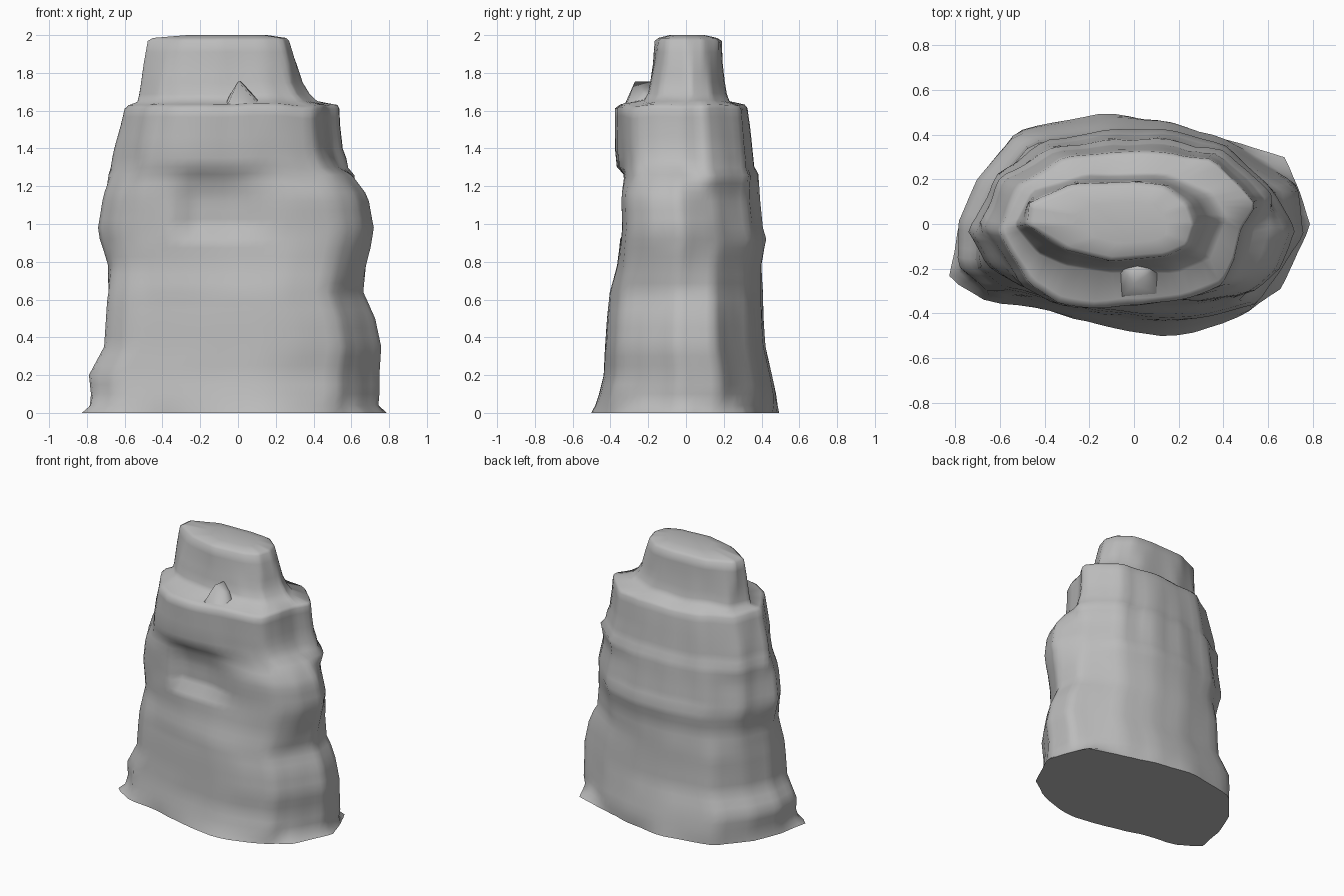
import bpy, bmesh, math
from mathutils import Vector, noise

if "Cube" in bpy.data.objects:
    bpy.data.objects.remove(bpy.data.objects["Cube"])

N = 72
stone = bpy.data.materials.new("grey stone")
stone.diffuse_color = (0.5, 0.5, 0.5, 1)
stone.use_nodes = True
stone.node_tree.nodes["Principled BSDF"].inputs["Base Color"].default_value = stone.diffuse_color

# Plan outlines, counter-clockwise from the left end
FOOT = [(-.83, -.24), (-.65, -.34), (-.4, -.37), (-.25, -.42), (.1, -.49), (.25, -.49), (.5, -.4),
        (.68, -.28), (.81, 0), (.7, .3), (.22, .44), (-.12, .5), (-.52, .42), (-.7, .2), (-.78, 0)]
LOW = [(-.75, -.2), (-.62, -.32), (-.4, -.37), (-.2, -.42), (.1, -.46), (.25, -.46), (.54, -.38),
       (.63, -.24), (.75, -.05), (.72, .17), (.4, .37), (.15, .44), (-.12, .46), (-.5, .4),
       (-.66, .2), (-.74, 0)]
WAIST = [(-.74, -.03), (-.66, -.18), (-.54, -.27), (-.3, -.33), (0, -.34), (.3, -.34), (.52, -.31),
         (.66, -.19), (.73, -.03), (.61, .17), (.4, .34), (.15, .4), (-.12, .4), (-.4, .36),
         (-.62, .2)]
TIER = [(-.68, -.02), (-.6, -.14), (-.52, -.27), (-.37, -.36), (-.2, -.38), (0, -.37), (.25, -.33),
        (.43, -.27), (.49, -.15), (.53, 0), (.6, .11), (.52, .2), (.38, .32), (.15, .36), (-.1, .36),
        (-.35, .33), (-.58, .2)]
CAP_FOOT = [(-.53, 0), (-.42, -.12), (-.3, -.17), (-.1, -.2), (.2, -.2), (.34, -.14), (.42, .03),
            (.35, .14), (.15, .22), (-.2, .22), (-.45, .15)]
CAP = [(-.48, 0), (-.3, -.12), (-.1, -.17), (.15, -.15), (.25, -.1), (.28, 0), (.25, .1),
       (.15, .18), (0, .2), (-.28, .19), (-.47, .1)]

# Height, left, right, front, back of each level
LEVELS = [(0, -.83, .79, -.5, .5), (.04, -.79, .75, -.48, .49), (.1, -.78, .75, -.46, .48),
          (.2, -.79, .75, -.435, .46), (.35, -.71, .76, -.43, .425), (.5, -.70, .73, -.42, .415),
          (.64, -.69, .67, -.405, .41), (.78, -.69, .69, -.365, .40), (.92, -.73, .72, -.345, .42),
          (.98, -.74, .73, -.34, .40), (1.12, -.72, .70, -.345, .385), (1.26, -.70, .66, -.35, .375),
          (1.30, -.68, .61, -.37, .355), (1.40, -.66, .57, -.38, .345), (1.52, -.63, .555, -.38, .335),
          (1.61, -.61, .55, -.38, .325), (1.63, -.59, .54, -.35, .31), (1.65, -.54, .42, -.22, .23),
          (1.69, -.53, .38, -.20, .215), (1.75, -.52, .345, -.19, .205),
          (1.85, -.505, .315, -.175, .195), (1.97, -.48, .27, -.165, .19), (1.985, -.45, .255, -.145, .165)]


def unit_plan(points):
    """Radial samples of an outline fitted to the -1..1 box."""
    xs, ys = zip(*points)
    fit = [Vector(((2 * x - max(xs) - min(xs)) / (max(xs) - min(xs)),
                   (2 * y - max(ys) - min(ys)) / (max(ys) - min(ys)))) for x, y in points]
    out = []
    for i in range(N):
        a = 2 * math.pi * i / N
        d = Vector((math.cos(a), math.sin(a)))
        for p, q in zip(fit, fit[1:] + fit[:1]):
            e = q - p
            den = d.x * e.y - d.y * e.x
            if abs(den) < 1e-9:
                continue
            r = (p.x * e.y - p.y * e.x) / den
            t = (p.x * d.y - p.y * d.x) / den
            if r > 0 and -1e-6 <= t <= 1 + 1e-6:
                out.append(d * r)
                break
    return out


PLANS = [(z, unit_plan(p)) for z, p in
         [(0, FOOT), (.06, LOW), (.6, LOW), (.92, WAIST), (1.15, WAIST), (1.32, TIER), (1.63, TIER),
          (1.65, CAP_FOOT), (1.72, CAP_FOOT), (1.97, CAP), (2.1, CAP)]]


def plan_at(z):
    for (z0, p), (z1, q) in zip(PLANS, PLANS[1:]):
        if z <= z1:
            return [u.lerp(v, (z - z0) / (z1 - z0)) for u, v in zip(p, q)]


def band(v, lo, hi, soft_lo, soft_hi):
    """1 inside lo..hi, fading to 0 outside."""
    return max(0, min(1, (v - lo) / soft_lo + 1, (hi - v) / soft_hi + 1))


# Add in-between levels
rows = [LEVELS[0]]
for a, b in zip(LEVELS, LEVELS[1:]):
    n = max(1, round((b[0] - a[0]) / .05))
    rows += [tuple(p + (q - p) * k / n for p, q in zip(a, b)) for k in range(1, n + 1)]

# Main rock: stacked weathered rings
bm = bmesh.new()
rings = []
for z, l, r, f, k in rows:
    ring = []
    for u in plan_at(z):
        x = (l + r) / 2 + u.x * (r - l) / 2
        y = (f + k) / 2 + u.y * (k - f) / 2
        # vertical flutes and lumps
        w = noise.noise(Vector((x * 6, y * 6, z * .9 + 2))) * .6 + noise.noise(Vector((x * 11, y * 11, z * 2 + 9))) * .3
        grow = w * (.06 if .9 < z < 1.64 else .03)
        x, y = x * (1 + grow * .4), y * (1 + grow)
        if y < 0:
            # hollow in the front face, sharp on its left, ending in a ledge below
            y += .055 * band(x, -.28, 0, .05, .2) * band(z, .95, 1.15, .03, .15)
        # uneven step height around the upper ledge
        dz = .015 * noise.noise(Vector((x * 5, y * 5, 3))) if 1.2 < z < 1.9 else 0
        ring.append(bm.verts.new((x, y, z + dz)))
    rings.append(ring)
for a, b in zip(rings, rings[1:]):
    for i in range(N):
        j = (i + 1) % N
        bm.faces.new((a[i], a[j], b[j], b[i]))
bm.faces.new(rings[0][::-1])
# gently domed summit
inner = [bm.verts.new((v.co.x * .6, v.co.y * .6, 2.0)) for v in rings[-1]]
for i in range(N):
    j = (i + 1) % N
    bm.faces.new((rings[-1][i], rings[-1][j], inner[j], inner[i]))
bm.faces.new(inner)


def finish(bm, name, angle):
    bmesh.ops.recalc_face_normals(bm, faces=bm.faces)
    me = bpy.data.meshes.new(name)
    bm.to_mesh(me)
    bm.free()
    me.materials.append(stone)
    ob = bpy.data.objects.new(name, me)
    bpy.context.collection.objects.link(ob)
    bpy.ops.object.select_all(action='DESELECT')
    ob.select_set(True)
    bpy.context.view_layer.objects.active = ob
    bpy.ops.object.shade_smooth_by_angle(angle=math.radians(angle))


finish(bm, "rock_body", 65)

# Spur standing on the front ledge
bm = bmesh.new()
for p in [(-.06, -.33, 1.62), (.12, -.32, 1.62), (0, -.27, 1.755), (.02, -.16, 1.755),
          (-.08, -.16, 1.62), (.15, -.16, 1.62)]:
    bm.verts.new(p)
bmesh.ops.convex_hull(bm, input=bm.verts)
finish(bm, "front_spur", 100)
